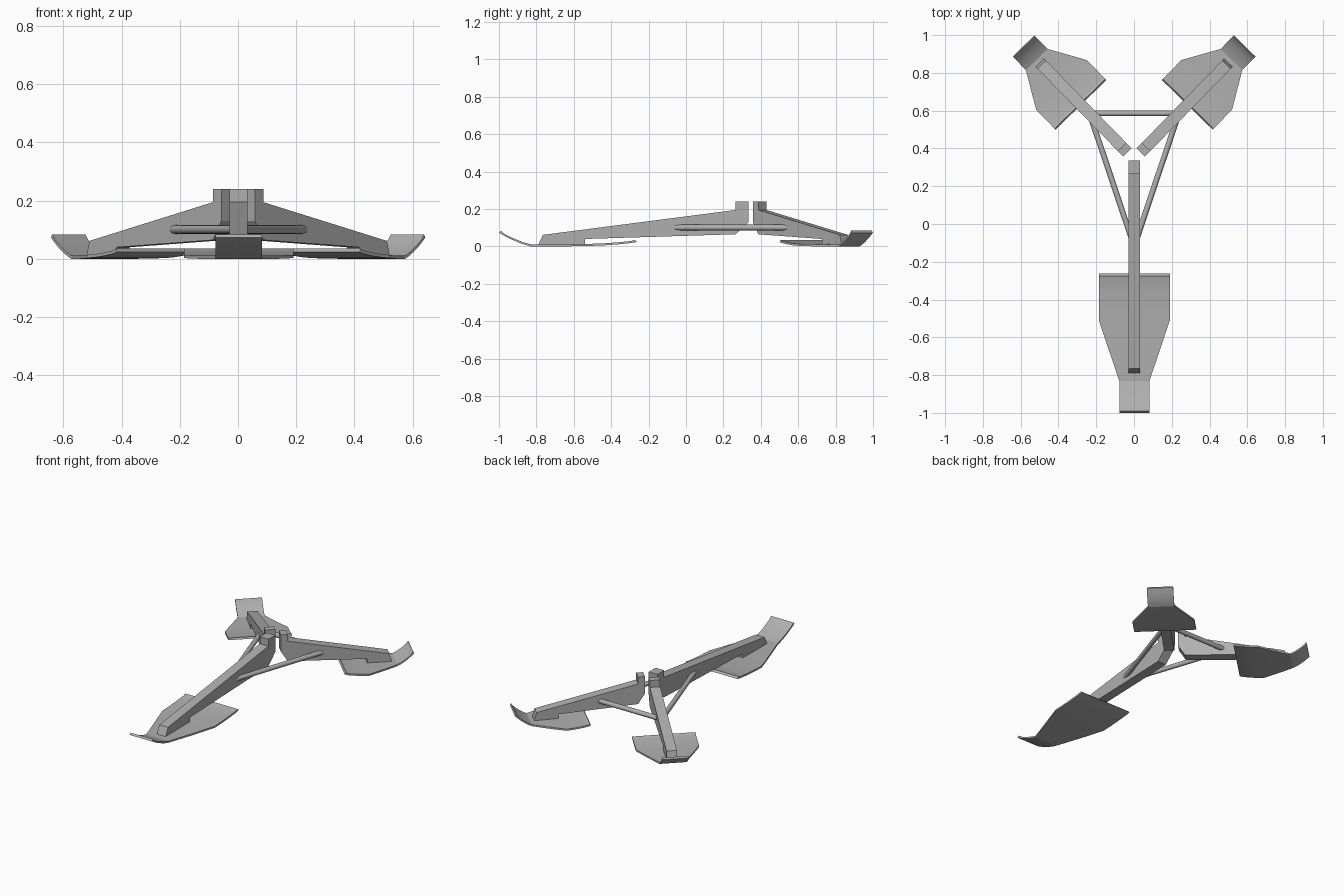
import bpy, bmesh, math
from mathutils import Vector

if "Cube" in bpy.data.objects:
    bpy.data.objects.remove(bpy.data.objects["Cube"])

# Beam outline: distance along the leg, height
BEAM = [(0, .24), (.07, .24), (.07, .195), (1.1, .062), (1.125, .008),
        (.875, .008), (.875, .04), (.07, .065), (0, .13)]
BEAM_HALF = .031
# Ski rows: distance along the leg, underside height, half width
SKI = [(.597, .024, .188), (.63, .018, .188), (.70, .011, .188), (.77, .006, .188),
       (.845, .003, .188), (.95, .001, .153), (1.05, 0, .119), (1.165, 0, .08),
       (1.20, .010, .08), (1.235, .023, .08), (1.27, .038, .08), (1.305, .056, .08),
       (1.335, .073, .08)]
SKI_THICK = .011

# Dark grey paint
GREY = bpy.data.materials.new("dark_grey")
GREY.diffuse_color = (.43, .43, .43, 1)
GREY.use_nodes = True
GREY.node_tree.nodes["Principled BSDF"].inputs["Base Color"].default_value = GREY.diffuse_color


def finish(name, bm, smooth=None):
    bmesh.ops.recalc_face_normals(bm, faces=bm.faces)
    me = bpy.data.meshes.new(name)
    bm.to_mesh(me)
    bm.free()
    me.materials.append(GREY)
    ob = bpy.data.objects.new(name, me)
    bpy.context.collection.objects.link(ob)
    if smooth:
        bpy.ops.object.select_all(action='DESELECT')
        ob.select_set(True)
        bpy.context.view_layer.objects.active = ob
        bpy.ops.object.shade_smooth_by_angle(angle=math.radians(smooth))
    return ob


def leg(name, origin, angle, stretch):
    u = Vector((math.cos(angle), math.sin(angle), 0))
    v = Vector((-u.y, u.x, 0))

    def place(s, w, z):
        return Vector(origin) + u * s * stretch + v * w + Vector((0, 0, z))

    # Beam with upright post
    bm = bmesh.new()
    sides = [[bm.verts.new(place(s, w, z)) for s, z in BEAM]
             for w in (-BEAM_HALF, BEAM_HALF)]
    bm.faces.new(sides[0])
    bm.faces.new(sides[1][::-1])
    n = len(BEAM)
    for i in range(n):
        j = (i + 1) % n
        bm.faces.new((sides[0][i], sides[0][j], sides[1][j], sides[1][i]))
    finish(name + "_beam", bm)

    # Curved ski foot, its end faces slanted
    bm = bmesh.new()
    rows = []
    for k, (s, z, h) in enumerate(SKI):
        slant = .012 if k == 0 else -.010 if k == len(SKI) - 1 else 0
        rows.append([bm.verts.new(place(s + (slant if t else 0), w, z + t)) for w, t in
                     ((-h, 0), (h, 0), (h, SKI_THICK), (-h, SKI_THICK))])
    bm.faces.new(rows[0])
    bm.faces.new(rows[-1][::-1])
    for a, b in zip(rows, rows[1:]):
        for i in range(4):
            j = (i + 1) % 4
            bm.faces.new((a[i], a[j], b[j], b[i]))
    finish(name + "_ski", bm, 15)


def rod(name, p, q, r=.015):
    p, q = Vector(p), Vector(q)
    d = q - p
    bm = bmesh.new()
    bmesh.ops.create_cone(bm, cap_ends=True, segments=16, radius1=r, radius2=r, depth=d.length)
    bm.transform(d.to_track_quat('Z', 'Y').to_matrix().to_4x4())
    bmesh.ops.translate(bm, verts=bm.verts, vec=(p + q) / 2)
    finish(name, bm, 40)


# Long front leg and two shorter rear legs
leg("front_leg", (.002, .335, 0), -math.pi / 2, 1)
a = math.radians(45.7)
leg("right_rear_leg", (.036, .379, 0), a, .59)
leg("left_rear_leg", (-.035, .379, 0), math.pi - a, .59)

# Triangle of bracing rods
Z = .101
rod("rear_brace", (-.235, .586, Z), (.237, .586, Z))
rod("right_brace", (.014, -.080, Z), (.227, .555, Z))
rod("left_brace", (-.012, -.080, Z), (-.225, .555, Z))
